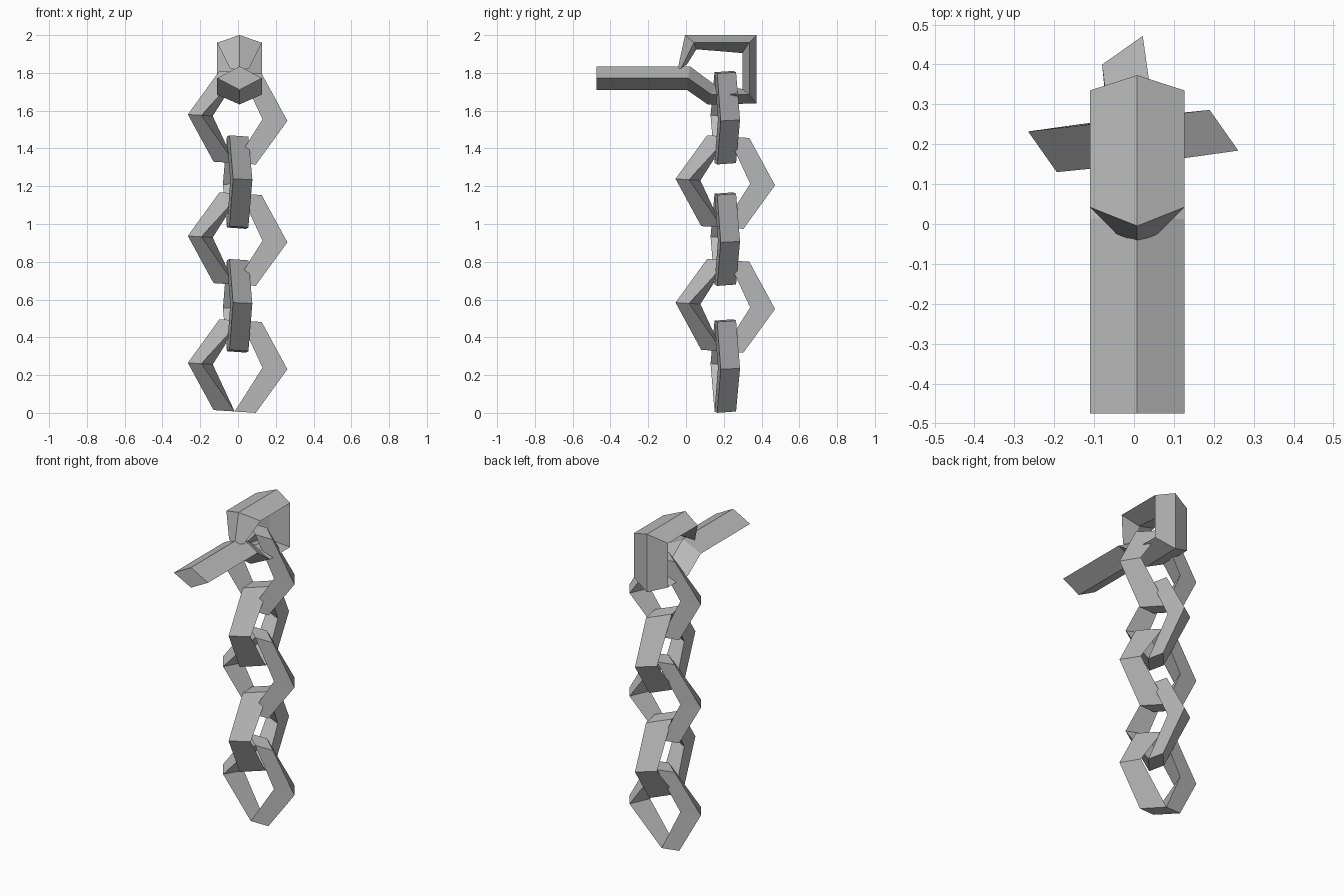
import bpy, bmesh
from math import radians
from mathutils import Matrix

if "Cube" in bpy.data.objects:
    bpy.data.objects.remove(bpy.data.objects["Cube"], do_unlink=True)

metal = bpy.data.materials.new("grey metal")
metal.use_nodes = True
grey = (0.5, 0.5, 0.5, 1)
metal.diffuse_color = grey
metal.node_tree.nodes["Principled BSDF"].inputs["Base Color"].default_value = grey


def loft(bm, rings):
    """Skin a list of equal-sized rings into a capped tube."""
    loops = [[bm.verts.new(p) for p in ring] for ring in rings]
    n = len(loops[0])
    for a, b in zip(loops, loops[1:]):
        for i in range(n):
            j = (i + 1) % n
            bm.faces.new((a[i], a[j], b[j], b[i]))
    bm.faces.new(loops[0])
    bm.faces.new(loops[-1])


def finish(name, bm, matrix=Matrix()):
    bmesh.ops.recalc_face_normals(bm, faces=bm.faces)
    mesh = bpy.data.meshes.new(name)
    bm.to_mesh(mesh)
    bm.free()
    mesh.materials.append(metal)
    obj = bpy.data.objects.new(name, mesh)
    obj.matrix_world = matrix
    bpy.context.collection.objects.link(obj)


# Chain links: two bent triangular bars, each the half turn of the other
MIDDLE = [(0.264, -0.024), (0.192, 0.078), (0.132, -0.039)]
END = [(0.112, -0.043), (0, 0.057), (0, -0.057)]


def chain_link(name, z, turn):
    bm = bmesh.new()
    for s in (1, -1):
        loft(bm, [[(s * x, s * y, h) for x, y in section]
                  for section, h in ((END, -0.241), (MIDDLE, 0), (END, 0.241))])
    matrix = (Matrix.Translation((-0.002, 0.208, z))
              @ Matrix.Rotation(radians(turn), 4, 'Z')
              @ Matrix.Rotation(radians(3.7), 4, 'Y'))
    finish(name, bm, matrix)


for i, z in enumerate((0.248, 0.567, 0.92, 1.222, 1.563)):
    chain_link(f"chain_link_{i + 1}", z, 90 * (i % 2))

# Hook: diamond section; outer ridge, side corner, inner ridge (y, z), half width
WIDE = 0.118
hook = [
    ((-0.475, 1.71), (-0.475, 1.772), (-0.475, 1.835), WIDE),
    ((0.005, 1.71), (0.012, 1.772), (0.02, 1.835), WIDE),
    ((0.115, 1.633), (0.135, 1.685), (0.155, 1.735), WIDE),
    ((0.373, 1.638), (0.335, 1.685), (0.298, 1.715), WIDE),
    ((0.373, 2.0), (0.335, 1.96), (0.298, 1.905), WIDE),
    ((-0.005, 2.0), (0.042, 1.96), (0.055, 1.925), WIDE),
    ((-0.045, 1.815), (-0.025, 1.825), (0.005, 1.845), 0.052),
]
bm = bmesh.new()
CX = 0.008
loft(bm, [[(CX, *outer), (CX + w, *side), (CX, *inner), (CX - w, *side)]
          for outer, side, inner, w in hook])
finish("hook_and_bar", bm)
